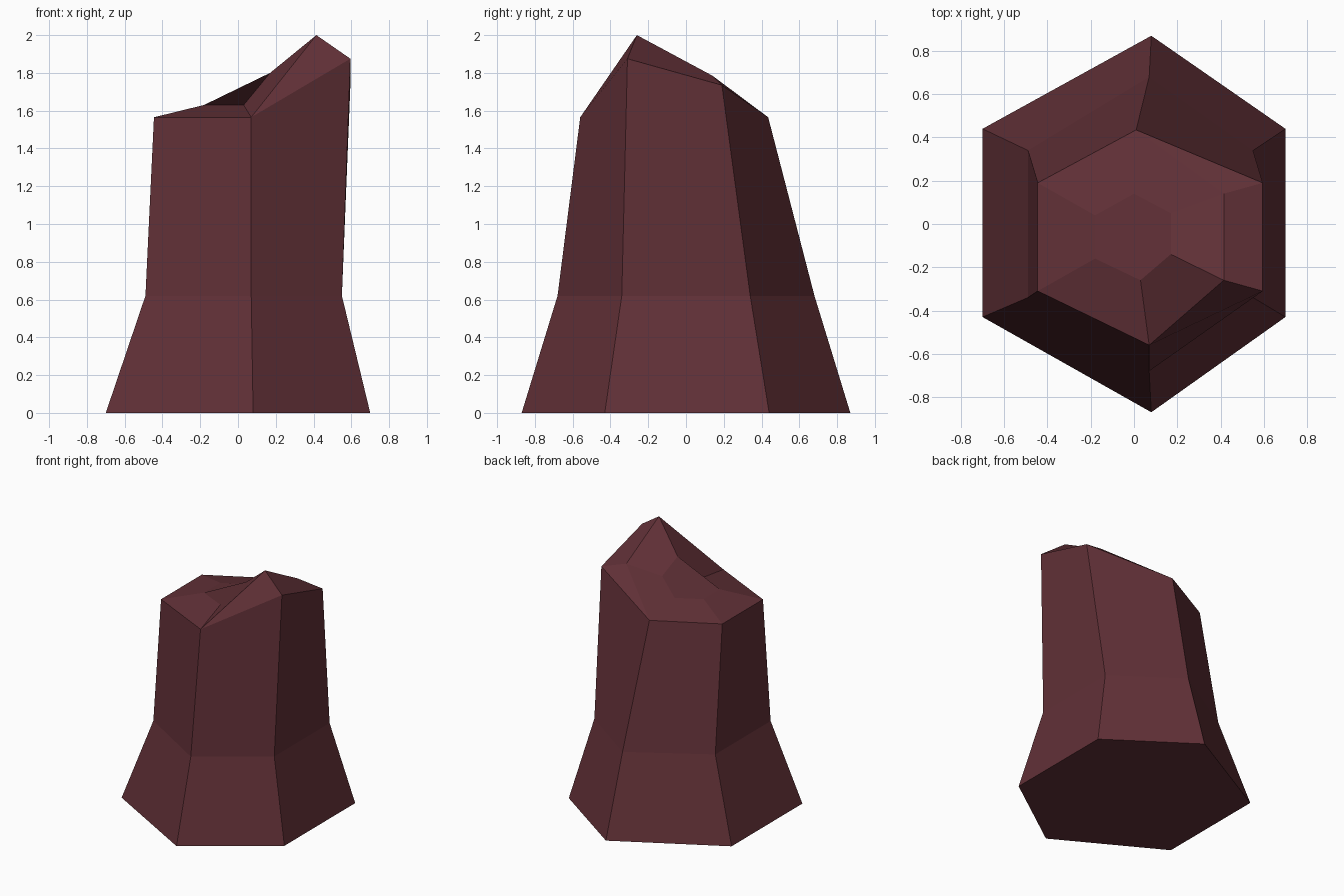
import bpy, bmesh

if "Cube" in bpy.data.objects:
    bpy.data.objects.remove(bpy.data.objects["Cube"])

# Hexagonal cross-sections, corners running clockwise from the back
base = [(0.08, 0.87, 0), (0.70, 0.44, 0), (0.70, -0.43, 0),
        (0.08, -0.87, 0), (-0.70, -0.43, 0), (-0.70, 0.44, 0)]
waist = [(0.07, 0.68, 0.62), (0.55, 0.34, 0.62), (0.55, -0.34, 0.62),
         (0.07, -0.68, 0.62), (-0.49, -0.34, 0.62), (-0.49, 0.34, 0.62)]
rim = [(0.01, 0.435, 1.565), (0.595, 0.19, 1.735), (0.595, -0.31, 1.875),
       (0.07, -0.56, 1.565), (-0.445, -0.31, 1.565), (-0.445, 0.19, 1.565)]
# The peak ring shares four corners with the rim
peak = [rim[0], (0.415, 0.14, 1.785), (0.415, -0.26, 2.0)] + rim[3:]
crown = [(0.0, 0.14, 1.63), (0.17, 0.05, 1.72), (0.17, -0.14, 1.80),
         (0.03, -0.26, 1.63), (-0.18, -0.16, 1.63), (-0.18, 0.04, 1.63)]

bm = bmesh.new()
made = {}


def vert(co):
    if co not in made:
        made[co] = bm.verts.new(co)
    return made[co]


def face(points):
    verts = list(dict.fromkeys(vert(p) for p in points))
    if len(verts) > 2:
        bm.faces.new(verts)


# Skin each ring to the next, then close both ends
rings = [base, waist, rim, peak, crown]
for low, high in zip(rings, rings[1:]):
    for i in range(6):
        j = (i + 1) % 6
        face([low[j], low[i], high[i], high[j]])
face(base)
face(crown[::-1])
bmesh.ops.recalc_face_normals(bm, faces=bm.faces[:])

mesh = bpy.data.meshes.new("rock_pillar")
bm.to_mesh(mesh)
bm.free()

# Single flat colour
mat = bpy.data.materials.new("dark red stone")
mat.diffuse_color = (0.12, 0.03, 0.038, 1)
mat.use_nodes = True
mat.node_tree.nodes["Principled BSDF"].inputs["Base Color"].default_value = mat.diffuse_color
mesh.materials.append(mat)
pillar = bpy.data.objects.new("rock_pillar", mesh)
bpy.context.collection.objects.link(pillar)
